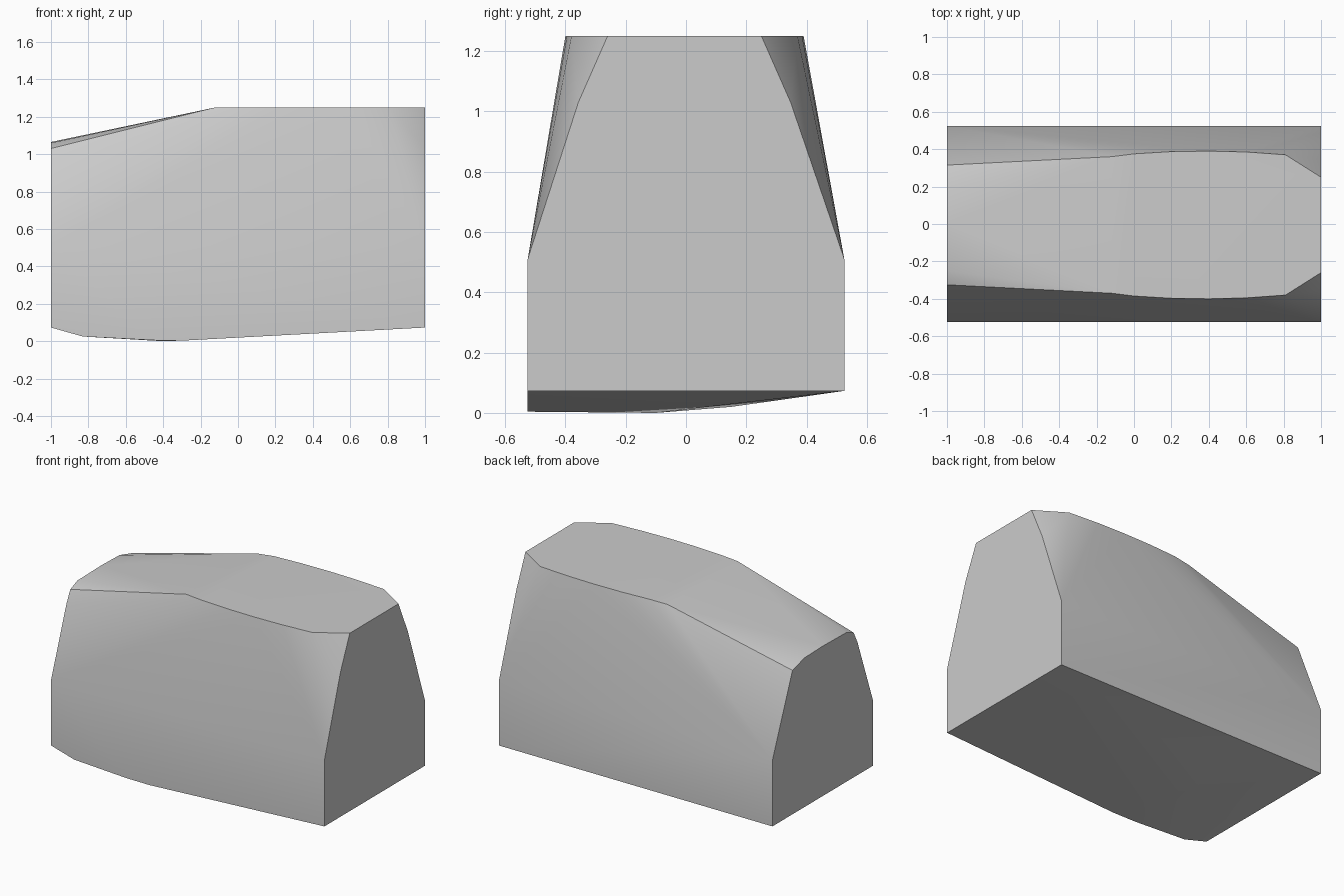
import bpy
import bmesh
import math

cube = bpy.data.objects.get("Cube")
if cube:
    bpy.data.objects.remove(cube, do_unlink=True)

TOP = 1.25        # flat top height
SIDE = 0.525      # half width of the upright lower walls
SHOULDER = 0.51   # where the walls begin to lean inwards


def both_sides(x, half, z, shift=-0.005):
    """Return a point and its twin across the long axis."""
    return [(x, side * half + shift, z) for side in (-1, 1)]


points = []

# Upright lower walls
for x in (-1, 1):
    points += both_sides(x, SIDE, SHOULDER, 0)
    points += both_sides(x, SIDE, 0.073, 0)

# Flat top outline, bowed along its length
for x, half in [(1, 0.255), (0.81, 0.375), (0.6, 0.39), (0.4, 0.395),
                (0.2, 0.392), (0, 0.38)]:
    points += both_sides(x, half, TOP)

# Break where the top starts to slope down
points += [(-0.12, -0.37, TOP), (-0.12, 0.36, 1.242)]

# Leaning corners of the tall end
points += both_sides(1, 0.352, 1.03)

# Rounded crown of the low end
for y, z in [(-0.365, 0.95), (-0.325, 1.03), (-0.25, 1.06), (0, 1.065),
             (0.19, 1.06), (0.315, 1.025)]:
    points.append((-1, y, z))

# Underside, hanging lowest along the front
points += [(-0.83, -SIDE, 0.025), (-0.28, -SIDE, 0.004),
           (-0.45, -SIDE, 0.005), (-0.4, -0.1, 0), (-0.5, 0.15, 0.02)]

# Skin the block
bm = bmesh.new()
for p in points:
    bm.verts.new(p)
hull = bmesh.ops.convex_hull(bm, input=bm.verts[:])
loose = [v for v in bm.verts if not v.link_faces]
bmesh.ops.delete(bm, geom=loose, context="VERTS")
bmesh.ops.dissolve_limit(bm, angle_limit=math.radians(0.5),
                         verts=bm.verts[:], edges=bm.edges[:])
bmesh.ops.recalc_face_normals(bm, faces=bm.faces[:])
mesh = bpy.data.meshes.new("tapered_block")
bm.to_mesh(mesh)
bm.free()

block = bpy.data.objects.new("tapered_block", mesh)
bpy.context.collection.objects.link(block)

# Plain grey finish
grey = bpy.data.materials.new("plain_grey")
grey.use_nodes = True
colour = (0.6, 0.6, 0.6, 1)
grey.diffuse_color = colour
grey.node_tree.nodes["Principled BSDF"].inputs["Base Color"].default_value = colour
mesh.materials.append(grey)

# Soft sides with crisp rims
bpy.ops.object.select_all(action="DESELECT")
block.select_set(True)
bpy.context.view_layer.objects.active = block
bpy.ops.object.shade_smooth_by_angle(angle=math.radians(40))
